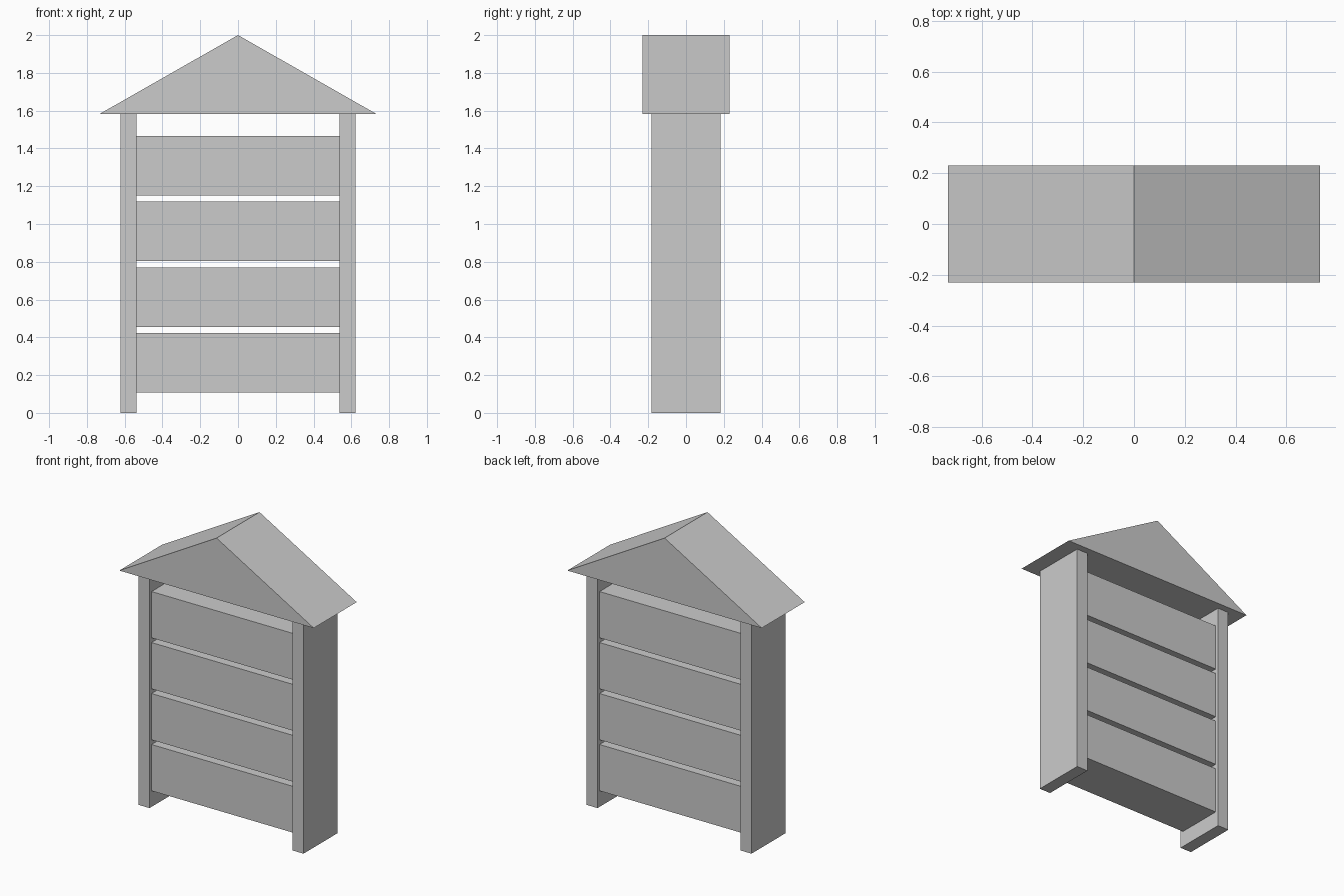
import bpy
import bmesh

cube = bpy.data.objects.get("Cube")
if cube:
    bpy.data.objects.remove(cube, do_unlink=True)

grey = bpy.data.materials.new("plain_grey")
grey.use_nodes = True
grey.diffuse_color = (0.6, 0.6, 0.6, 1)
grey.node_tree.nodes["Principled BSDF"].inputs["Base Color"].default_value = grey.diffuse_color


def prism(name, outline, depth):
    """Extrude an x-z outline symmetrically along y."""
    bm = bmesh.new()
    face = bm.faces.new([bm.verts.new((x, -depth / 2, z)) for x, z in outline])
    new = bmesh.ops.extrude_face_region(bm, geom=[face])["geom"]
    verts = [v for v in new if isinstance(v, bmesh.types.BMVert)]
    bmesh.ops.translate(bm, verts=verts, vec=(0, depth, 0))
    bmesh.ops.recalc_face_normals(bm, faces=bm.faces)
    mesh = bpy.data.meshes.new(name)
    bm.to_mesh(mesh)
    bm.free()
    mesh.materials.append(grey)
    obj = bpy.data.objects.new(name, mesh)
    bpy.context.collection.objects.link(obj)
    return obj


def box(name, x0, x1, z0, z1, depth):
    return prism(name, [(x0, z0), (x1, z0), (x1, z1), (x0, z1)], depth)


EAVES = 1.583
POST_IN, POST_OUT = 0.538, 0.622

# Side panels
box("left_side_panel", POST_IN, POST_OUT, 0, EAVES, 0.367)
box("right_side_panel", -POST_OUT, -POST_IN, 0, EAVES, 0.367)

# Stacked blocks, slightly recessed between the panels
for i in range(4):
    bottom = 0.109 + i * 0.347
    box(f"block_{i + 1}", -POST_IN, POST_IN, bottom, bottom + 0.315, 0.322)

# Solid gable roof
prism("gable_roof", [(-0.732, EAVES), (0.732, EAVES), (0, 2)], 0.462)
